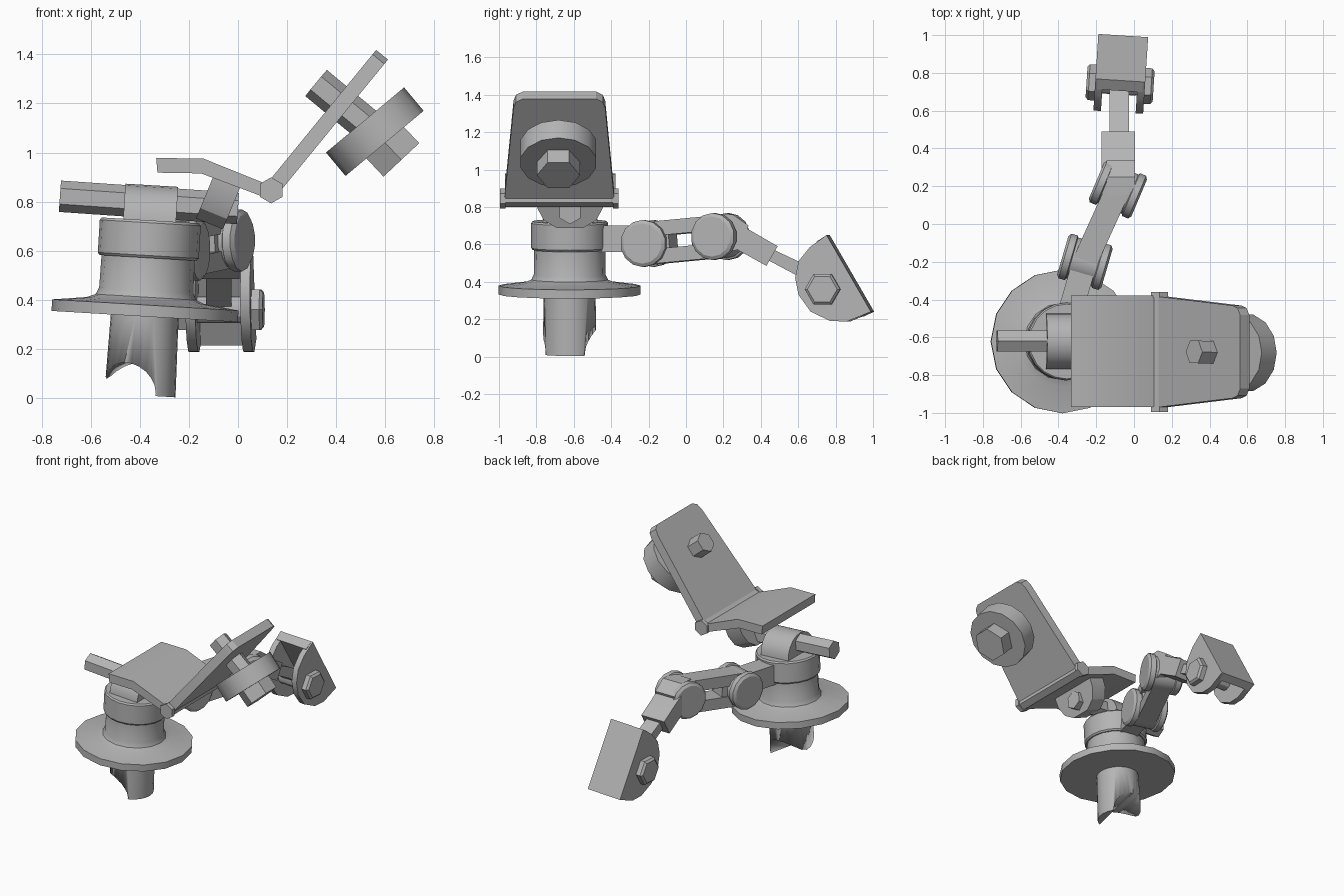
import bpy, bmesh, math
from mathutils import Vector, Matrix

old = bpy.data.objects.get("Cube")
if old:
    bpy.data.objects.remove(old, do_unlink=True)

grey = bpy.data.materials.new("plain_grey")
grey.use_nodes = True
grey.diffuse_color = (0.46, 0.46, 0.46, 1)
grey.node_tree.nodes["Principled BSDF"].inputs["Base Color"].default_value = (0.46, 0.46, 0.46, 1)

Y = Vector((0, 1, 0))
Z = Vector((0, 0, 1))


def finish(name, bm):
    bmesh.ops.recalc_face_normals(bm, faces=bm.faces)
    mesh = bpy.data.meshes.new(name)
    bm.to_mesh(mesh)
    bm.free()
    mesh.materials.append(grey)
    ob = bpy.data.objects.new(name, mesh)
    bpy.context.collection.objects.link(ob)
    bpy.ops.object.select_all(action='DESELECT')
    ob.select_set(True)
    bpy.context.view_layer.objects.active = ob
    bpy.ops.object.shade_smooth_by_angle(angle=math.radians(30))
    return ob


def prism(name, pts, origin, u, v, depth):
    """Extrude a 2D outline, centred on its plane."""
    u, v = Vector(u).normalized(), Vector(v).normalized()
    w = u.cross(v)
    bm = bmesh.new()
    sides = []
    for s in (-0.5, 0.5):
        sides.append([bm.verts.new(Vector(origin) + u * a + v * b + w * depth * s) for a, b in pts])
    bm.faces.new(sides[0])
    bm.faces.new(sides[1])
    n = len(pts)
    for i in range(n):
        j = (i + 1) % n
        bm.faces.new((sides[0][i], sides[0][j], sides[1][j], sides[1][i]))
    return finish(name, bm)


def lathe(name, profile, origin, axis, n, start=Z):
    """Turn (radius, height) points round an axis; first vertex points towards start."""
    axis = Vector(axis).normalized()
    u = (start - axis * start.dot(axis)).normalized()
    v = axis.cross(u)
    bm = bmesh.new()
    rings = []
    for r, h in profile:
        ring = []
        for i in range(n):
            a = math.tau * i / n
            ring.append(bm.verts.new(Vector(origin) + axis * h + (u * math.cos(a) + v * math.sin(a)) * r))
        rings.append(ring)
    for lo, hi in zip(rings, rings[1:]):
        for i in range(n):
            j = (i + 1) % n
            bm.faces.new((lo[i], lo[j], hi[j], hi[i]))
    bm.faces.new(rings[0])
    bm.faces.new(rings[-1])
    return finish(name, bm)


def rod(name, a, b, r, n=6, start=Z):
    a, b = Vector(a), Vector(b)
    return lathe(name, [(r, 0), (r, (b - a).length)], a, b - a, n, start)


# Slightly leaning base: pipe, flange, column and collar
up = Vector((0.06, 0, 1)).normalized()
side = Vector((1, 0, -0.06)).normalized()
base = Vector((-0.4, -0.622, 0))
X = Vector((1, 0, 0))

pipe = lathe("base_pipe", [(0.145, 0.012), (0.138, 0.34)], base, up, 24)
cutter = rod("pipe_cutter", (-0.51, -0.93, 0.02), (-0.35, -0.31, 0.02), 0.125, 24)
cutter.hide_render = True
cut = pipe.modifiers.new("saddle_cut", 'BOOLEAN')
cut.operation = 'DIFFERENCE'
cut.object = cutter
bpy.context.view_layer.objects.active = pipe
bpy.ops.object.modifier_apply(modifier=cut.name)
bpy.data.objects.remove(cutter, do_unlink=True)

lathe("flange_and_column", [(0.38, 0.333), (0.38, 0.38), (0.24, 0.398), (0.205, 0.412),
                            (0.192, 0.44), (0.19, 0.59)], base, up, 16, X)
lathe("collar", [(0.198, 0.572), (0.206, 0.582), (0.206, 0.715), (0.198, 0.725)], base, up, 20, X)

# Arched clamp and the hexagonal rod through it
arch = [(0.147 * math.cos(t), 0.147 * math.sin(t)) for t in [math.pi * i / 10 for i in range(11)]]
prism("rod_clamp", [(0.147, -0.03)] + arch + [(-0.147, -0.03)],
      (-0.36, -0.62, 0.72), Y, up, 0.215)
rod("cross_rod", (-0.725, -0.62, 0.822), (0.0, -0.62, 0.772), 0.064)

# Bent rest plate with the rounded lug below it
prism("rest_plate", [(-0.333, 0.978), (-0.14, 0.975), (0.125, 0.868), (0.115, 0.815),
                     (-0.15, 0.915), (-0.328, 0.918)], (0, -0.673, 0), X, Z, 0.59)
half = [(0.18, 0.2), (0.175, 0.12), (0.14, 0.05), (0.07, 0.005)]
prism("rest_lug", half + [(-a, b) for a, b in reversed(half)],
      (-0.118, -0.62, 0.705), Y, (0.38, 0, 0.925), 0.118)

# Hinge pin with end caps
rod("hinge_pin", (0.135, -0.98, 0.846), (0.135, -0.37, 0.846), 0.046)
for label, y in (("front", -0.98), ("back", -0.375)):
    rod("hinge_cap_" + label, (0.135, y - 0.015, 0.846), (0.135, y + 0.015, 0.846), 0.053)

# Upright tapered plate with a wheel bolted to it
half = [(0.295, 0.0), (0.245, 0.65), (0.232, 0.69), (0.195, 0.713)]
prism("upright_plate", half + [(-a, b) for a, b in reversed(half)],
      (0.135, -0.677, 0.846), Y, (0.633, 0, 0.774), 0.062)
spin = Vector((0.64, 0, -0.768))
hub = Vector((0.557, -0.682, 1.085))
rod("wheel_bolt", (0.318, -0.677, 1.283), hub, 0.069, 6)
rod("wheel", hub - spin * 0.062, hub + spin * 0.062, 0.207, 14)
rod("wheel_nut", hub, hub + Vector((0.108, 0, -0.115)), 0.115, 6, Y)

# Arm joints: drums with chamfered caps
joint_profile = [(0.108, -0.122), (0.126, -0.11), (0.126, -0.075), (0.116, -0.07),
                 (0.116, 0.07), (0.126, 0.075), (0.126, 0.11), (0.108, 0.122)]
shoulder = Vector((-0.26, -0.2, 0.605))
elbow = Vector((-0.085, 0.185, 0.642))
lathe("shoulder_joint", joint_profile, shoulder, (0.96, -0.28, 0), 14)
lathe("elbow_joint", joint_profile, elbow, (0.92, -0.39, 0), 14)

# Bracket from the collar to the shoulder
reach = Vector((0.28, 0.96, 0))
prism("shoulder_bracket", [(-0.3, -0.045), (0, -0.045), (0, 0.095), (-0.3, 0.095)],
      shoulder, reach, Z, 0.13)

# Slotted upper arm: two bars between the drums, closed at each end
along = elbow - shoulder
rise = along.cross(Vector((along.y, -along.x, 0)))
rise = rise if rise.z > 0 else -rise
length = along.length
for label, s in (("upper", 1), ("lower", -1)):
    prism("arm_bar_" + label, [(0, s * 0.035), (length, s * 0.035), (length, s * 0.113), (0, s * 0.113)],
          shoulder, along, rise, 0.13)
for label, d in (("shoulder", 0.12), ("elbow", length - 0.12)):
    prism("arm_end_" + label, [(d - 0.025, -0.06), (d + 0.025, -0.06), (d + 0.025, 0.06), (d - 0.025, 0.06)],
          shoulder, along, rise, 0.11)

# Forearm: elbow bracket, block and slim tongue
prism("elbow_bracket", [(0.15, 0.757), (0.25, 0.76), (0.335, 0.7), (0.285, 0.575), (0.2, 0.55)],
      (-0.07, 0, 0), Y, Z, 0.15)
prism("forearm_block", [(0.25, 0.72), (0.335, 0.68), (0.49, 0.59), (0.43, 0.485), (0.25, 0.585)],
      (-0.083, 0, 0), Y, Z, 0.178)
prism("forearm_tongue", [(0.44, 0.585), (0.62, 0.5), (0.75, 0.42), (0.72, 0.35), (0.6, 0.43), (0.44, 0.515)],
      (-0.078, 0, 0), Y, Z, 0.105)

# End shoe: channel with rounded cheeks, a web, and a bolted pivot
shoe = Vector((-0.073, 0.75, 0.42))
u = Vector((0.065, 0.998, 0)).normalized()
w = u.cross(Z)
cheek = [(0.01, 0.23), (0.248, -0.18), (0.12, -0.232), (0.03, -0.23), (-0.075, -0.18),
         (-0.14, -0.09), (-0.158, 0.0), (-0.14, 0.09), (-0.08, 0.165)]
prism("shoe_web", [(0.01, 0.23), (0.248, -0.18), (0.195, -0.205), (-0.045, 0.195)], shoe, u, Z, 0.24)
pivot = shoe + u * -0.01 + Z * -0.06
rod("shoe_pivot", pivot - w * 0.12, pivot + w * 0.12, 0.055, 12)
for label, s in (("right", -1), ("left", 1)):
    prism("shoe_cheek_" + label, cheek, shoe + w * s * 0.112, u, Z, 0.04)
    lathe("shoe_nut_" + label, [(0.095, 0.12), (0.095, 0.165), (0.08, 0.178)],
          pivot, w * s, 6, Y)
